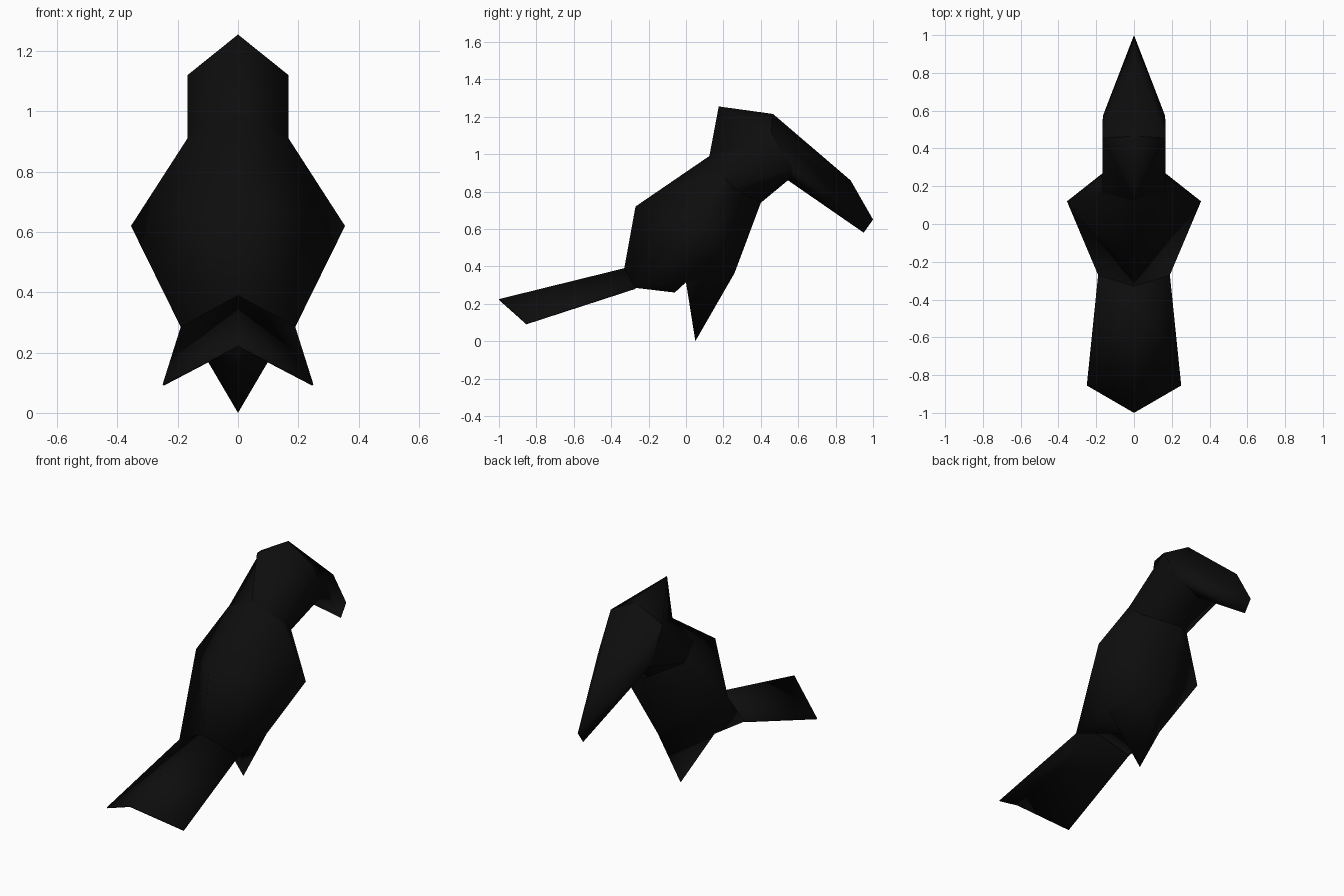
import bpy
import bmesh
from mathutils import Vector

if "Cube" in bpy.data.objects:
    bpy.data.objects.remove(bpy.data.objects["Cube"])

black = bpy.data.materials.new("feather_black")
black.diffuse_color = (0.004, 0.004, 0.004, 1)
black.use_nodes = True
black.node_tree.nodes["Principled BSDF"].inputs["Base Color"].default_value = black.diffuse_color

# Named landmarks of the right half; x = 0 is the mirror plane
P = dict(
    tail_tip=(0, -1, .225), tail_corner=(.25, -.855, .095),
    rump=(0, -.33, .39), hip=(.19, -.27, .285), vent=(0, -.06, .26),
    back=(0, -.27, .72), wing=(.355, .12, .62), belly=(0, .26, .365),
    thigh=(.185, 0, .315), crotch=(0, 0, .315), toe=(0, .05, 0),
    nape=(0, .125, .99), neck_up=(.168, .162, .91),
    neck_low=(.165, .255, .82), throat=(0, .40, .74),
    crown=(0, .175, 1.255), brow=(0, .465, 1.215),
    cheek_up=(.168, .455, 1.12), cheek_low=(.165, .572, .92),
    chin=(0, .545, .86), ridge=(0, .88, .86),
    bill_tip=(0, 1, .65), bill_low=(0, .95, .58),
)


def make_part(name, centre, faces, thickness=0):
    """Mirrored shell; each face is turned away from the part's centre."""
    bm = bmesh.new()
    verts = {}

    def vert(key, side):
        x, y, z = P[key]
        co = (x * side, y, z)
        if (key, side if x else 0) not in verts:
            verts[(key, side if x else 0)] = bm.verts.new(co)
        return verts[(key, side if x else 0)]

    for side in (1, -1):
        for face in faces:
            f = bm.faces.new([vert(k, side) for k in face.split()])
            f.normal_update()
            if f.normal.dot(f.calc_center_median() - Vector(centre)) < 0:
                f.normal_flip()
            f.smooth = True
    mesh = bpy.data.meshes.new(name)
    bm.to_mesh(mesh)
    bm.free()
    mesh.materials.append(black)
    ob = bpy.data.objects.new(name, mesh)
    bpy.context.collection.objects.link(ob)
    if thickness:
        mod = ob.modifiers.new("thickness", 'SOLIDIFY')
        mod.thickness = thickness
    return ob


# Torso with shoulders, closed under the tail
make_part("body", (0, .05, .55), [
    "rump hip wing", "rump wing back", "back wing neck_up nape",
    "wing neck_low neck_up", "wing belly throat neck_low",
    "hip thigh wing", "thigh belly wing", "hip vent thigh",
    "vent crotch thigh", "rump hip vent",
])

# Pointed feet
make_part("feet", (0, .08, .22), ["thigh toe belly", "thigh crotch toe"])

# Head
make_part("head", (0, .35, .98), [
    "nape neck_up cheek_up crown", "crown cheek_up brow",
    "neck_up neck_low cheek_low cheek_up", "neck_low throat chin cheek_low",
])

# Long drooping beak
make_part("beak", (0, .68, .90), [
    "brow cheek_up ridge", "cheek_up cheek_low bill_tip",
    "cheek_up bill_tip ridge", "cheek_low chin bill_low",
    "cheek_low bill_low bill_tip",
])

# Folded tail fan
make_part("tail", (0, -.6, -.5), ["rump tail_tip tail_corner hip"], .006)
